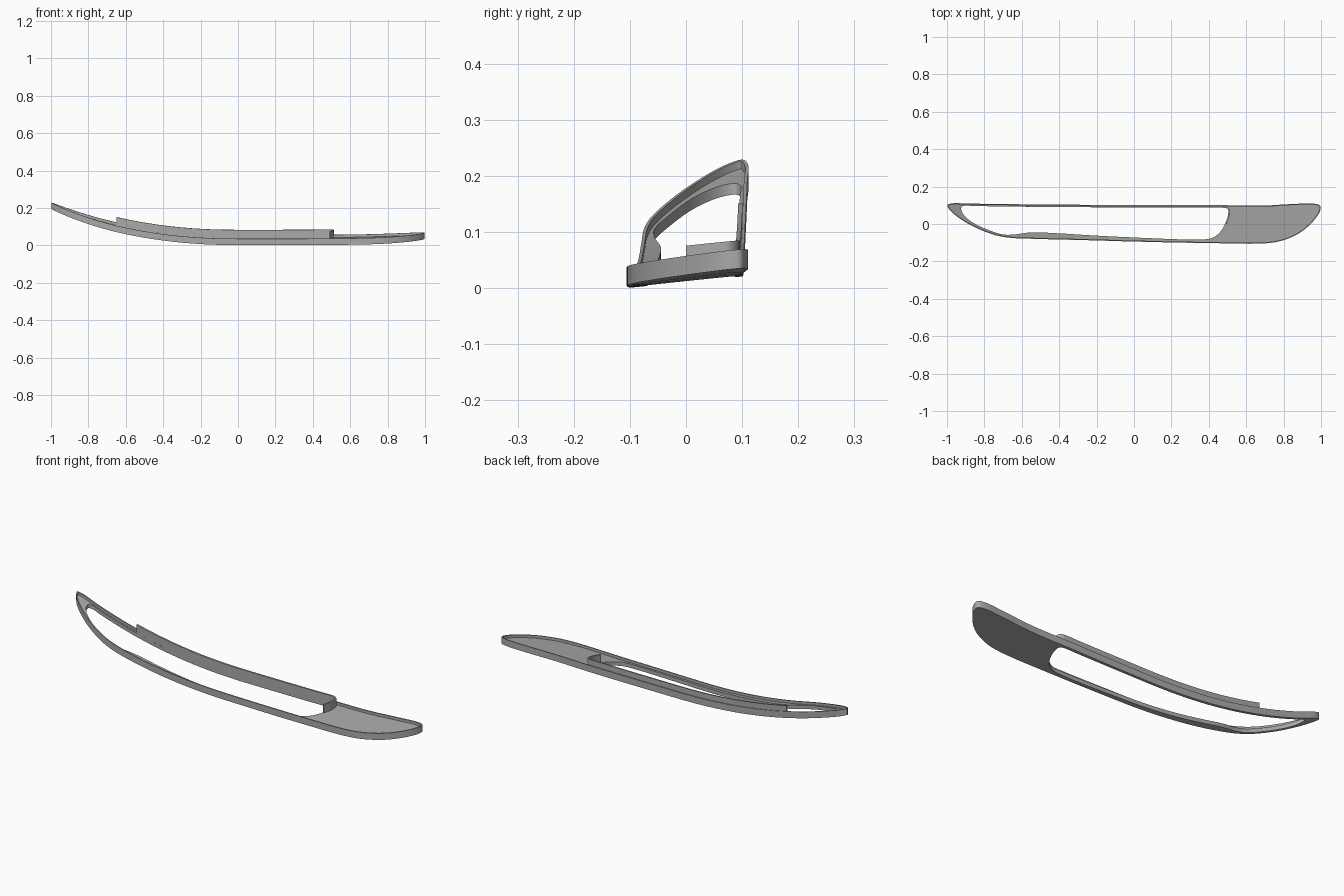
import bpy
from mathutils import Vector

cube = bpy.data.objects.get("Cube")
if cube:
    bpy.data.objects.remove(cube)

grey = bpy.data.materials.new("satin grey")
grey.use_nodes = True
COLOUR = (0.4, 0.4, 0.4, 1)
grey.diffuse_color = COLOUR
grey.node_tree.nodes["Principled BSDF"].inputs["Base Color"].default_value = COLOUR

RIM, FLOOR, WALL = 0.034, 0.02, 0.063
STEPS = 8


def bed(x, y):
    """Height of the bowed, tilted underside."""
    bow = 0.175 * (-x) ** 2.2 if x < 0 else 0.015 * x ** 3
    return 0.0105 + bow + 0.1 * y


def spline(points, closed=True):
    """Centripetal curve through the points."""
    p = [Vector(q) for q in points]
    n = len(p)
    if not closed:
        p = [2 * p[0] - p[1]] + p + [2 * p[-1] - p[-2]]
    out = []
    for i in range(n if closed else n - 1):
        q = [p[(i + k - 1) % n] if closed else p[i + k] for k in range(4)]
        t = [0]
        for a, b in zip(q, q[1:]):
            t.append(t[-1] + (b - a).length ** 0.5)
        for s in range(STEPS):
            u = t[1] + (t[2] - t[1]) * s / STEPS
            layer = q
            for d in range(1, 3):
                layer = [layer[j].lerp(layer[j + 1], (u - t[j]) / (t[j + d] - t[j]))
                         for j in range(4 - d)]
            out.append(layer[0].lerp(layer[1], (u - t[1]) / (t[2] - t[1])))
    if not closed:
        out.append(p[-2])
    return out


def offset(loop, dist, closed=True):
    """Shift a path to the right of its direction."""
    n = len(loop)
    out = []
    for i, v in enumerate(loop):
        a = loop[i - 1] if closed or i else v
        b = loop[(i + 1) % n] if closed or i < n - 1 else v
        d = (b - a).normalized()
        out.append(v + Vector((d.y, -d.x)) * dist)
    return out


def sweep(name, rails, closed):
    """Join rails (path, height) into a closed tube of faces."""
    n, m = len(rails[0][0]), len(rails)
    verts = [(v.x, v.y, bed(v.x, v.y) + h) for path, h in rails for v in path]
    faces = []
    for r in range(m):
        for i in range(n if closed else n - 1):
            j, s = (i + 1) % n, (r + 1) % m
            faces.append((r * n + i, r * n + j, s * n + j, s * n + i))
    if not closed:
        faces += [[r * n for r in range(m)], [r * n + n - 1 for r in reversed(range(m))]]
    mesh = bpy.data.meshes.new(name)
    mesh.from_pydata(verts, [], faces)
    mesh.materials.append(grey)
    obj = bpy.data.objects.new(name, mesh)
    bpy.context.collection.objects.link(obj)
    bpy.ops.object.select_all(action="DESELECT")
    obj.select_set(True)
    bpy.context.view_layer.objects.active = obj
    bpy.ops.object.mode_set(mode="EDIT")
    bpy.ops.mesh.select_all(action="SELECT")
    bpy.ops.mesh.normals_make_consistent(inside=False)
    bpy.ops.object.mode_set(mode="OBJECT")
    bpy.ops.object.shade_smooth_by_angle(angle=0.6)
    return obj


# Matching outline and opening points, clockwise from the back left corner
outline = [(-.975, .11), (-.88, .109), (-.65, .106), (-.3, .103), (.1, .101), (.45, .101),
           (.68, .098), (.85, .107), (.96, .109), (.995, .098), (.995, .07), (.957, .013),
           (.89, -.045), (.81, -.083), (.72, -.102), (.4, -.102), (0, -.094), (-.24, -.087),
           (-.4, -.083), (-.55, -.079), (-.66, -.074), (-.74, -.06), (-.85, -.018),
           (-.94, .035), (-.985, .075), (-.998, .1)]
opening = [(-.91, .097), (-.85, .096), (-.65, .093), (-.3, .09), (.1, .088), (.4, .087),
           (.475, .087), (.495, .084), (.504, .075), (.504, .06), (.5, .035), (.488, .003),
           (.47, -.03), (.445, -.058), (.41, -.077), (.33, -.083), (0, -.072), (-.24, -.06),
           (-.4, -.05), (-.55, -.045), (-.64, -.056), (-.7, -.056), (-.77, -.035),
           (-.87, .013), (-.918, .06), (-.924, .088)]
outer, hole = spline(outline), spline(opening)

# Tray: outer rim, recessed floor and opening in one ring
lip = offset(outer, 0.006)
inner_floor = [[a.lerp(b, k / 3) for a, b in zip(lip, hole)] for k in (1, 2)]
sweep("bezel_tray", [(outer, 0), (outer, RIM), (lip, RIM), (lip, FLOOR),
                     (inner_floor[0], FLOOR), (inner_floor[1], FLOOR), (hole, FLOOR),
                     (hole, 0), (inner_floor[1], 0), (inner_floor[0], 0)], True)

# Raised wall along the back of the opening, turning round its left end
path = spline(opening[2:12], closed=False)
back = offset(path, -0.008, closed=False)
sweep("raised_wall", [(path, 0.002), (path, WALL), (back, WALL), (back, 0.002)], False)
